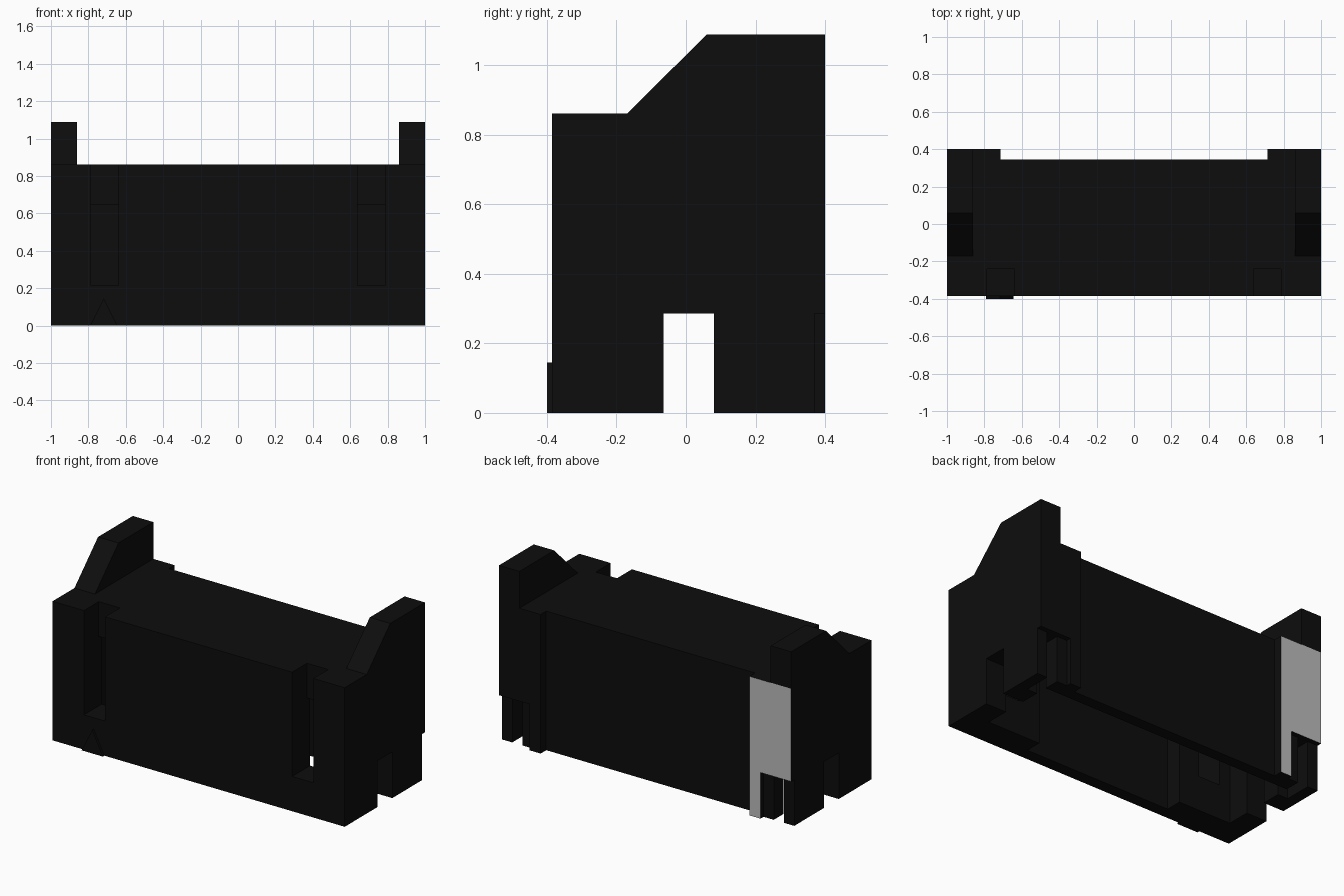
import bpy, bmesh

if "Cube" in bpy.data.objects:
    bpy.data.objects.remove(bpy.data.objects["Cube"])

black = bpy.data.materials.new("black_plastic")
black.diffuse_color = (0.004, 0.004, 0.004, 1)
black.use_nodes = True
black.node_tree.nodes["Principled BSDF"].inputs["Base Color"].default_value = black.diffuse_color
grey = bpy.data.materials.new("grey_panel")
grey.diffuse_color = (0.5, 0.5, 0.5, 1)
grey.use_nodes = True
grey.node_tree.nodes["Principled BSDF"].inputs["Base Color"].default_value = grey.diffuse_color


def prism(name, pts, lo, hi, axis="z"):
    """Extrude a closed 2D outline: (x, y) along z, (y, z) along x, (x, z) along y."""
    place = {"z": lambda a, b, c: (a, b, c),
             "x": lambda a, b, c: (c, a, b),
             "y": lambda a, b, c: (a, c, b)}[axis]
    bm = bmesh.new()
    face = bm.faces.new([bm.verts.new(place(a, b, lo)) for a, b in pts])
    new = bmesh.ops.extrude_face_region(bm, geom=[face])["geom"]
    shift = place(0, 0, hi - lo)
    bmesh.ops.translate(bm, vec=shift, verts=[v for v in new if isinstance(v, bmesh.types.BMVert)])
    bmesh.ops.recalc_face_normals(bm, faces=bm.faces)
    mesh = bpy.data.meshes.new(name)
    bm.to_mesh(mesh)
    bm.free()
    obj = bpy.data.objects.new(name, mesh)
    bpy.context.collection.objects.link(obj)
    mesh.materials.append(black)
    return obj


def box(name, x0, x1, y0, y1, z0, z1):
    x0, x1 = sorted((x0, x1))
    return prism(name, [(x0, y0), (x1, y0), (x1, y1), (x0, y1)], z0, z1)


def cut(target, cutter):
    mod = target.modifiers.new("cut", "BOOLEAN")
    mod.operation, mod.solver, mod.object = "DIFFERENCE", "EXACT", cutter
    bpy.context.view_layer.objects.active = target
    bpy.ops.object.modifier_apply(modifier=mod.name)
    bpy.data.objects.remove(cutter)


# Housing: wide block with a thicker column at each rear corner
half = [(1, -.385), (1, .4), (.715, .4), (.715, .345)]
body = prism("housing", half + [(-x, y) for x, y in reversed(half)], 0, .86)

# Cavity open at the bottom, with thick bosses behind the front grooves
half = [(.5, -.31), (.5, -.21), (.86, -.21), (.86, .275)]
cut(body, prism("cavity", half + [(-x, y) for x, y in reversed(half)], -.1, .645))

for s in (1, -1):
    # Front groove and the window through its lower part
    cut(body, box("groove", s * .64, s * .785, -.5, -.24, .215, 1))
    cut(body, box("window", s * .64, s * .785, -.3, -.1, .215, .645))
    # Side notch
    cut(body, box("side_notch", s * .8, s * 1.1, -.065, .08, -.1, .285))
    # Rear corner step and slot for the anchor tab
    cut(body, box("corner_step", s * .79, s * 1.1, .37, .5, -.1, .285))
    cut(body, box("tab_slot", s * .86, s * .93, .2, .45, -.1, .285))
    # Ear rising above the side wall
    a, b = sorted((s * .86, s))
    prism("side_ear", [(-.17, .86), (.06, 1.088), (.4, 1.088), (.4, .86)], a, b, "x")

# Grey back face of one column
body.data.materials.append(grey)
for p in body.data.polygons:
    if p.normal.y > .9 and p.center.y > .395 and p.center.x < 0:
        p.material_index = 1

# Raised triangular marker on the front
prism("front_marker", [(-.79, 0), (-.645, 0), (-.7175, .145)], -.4, -.38, "y")
